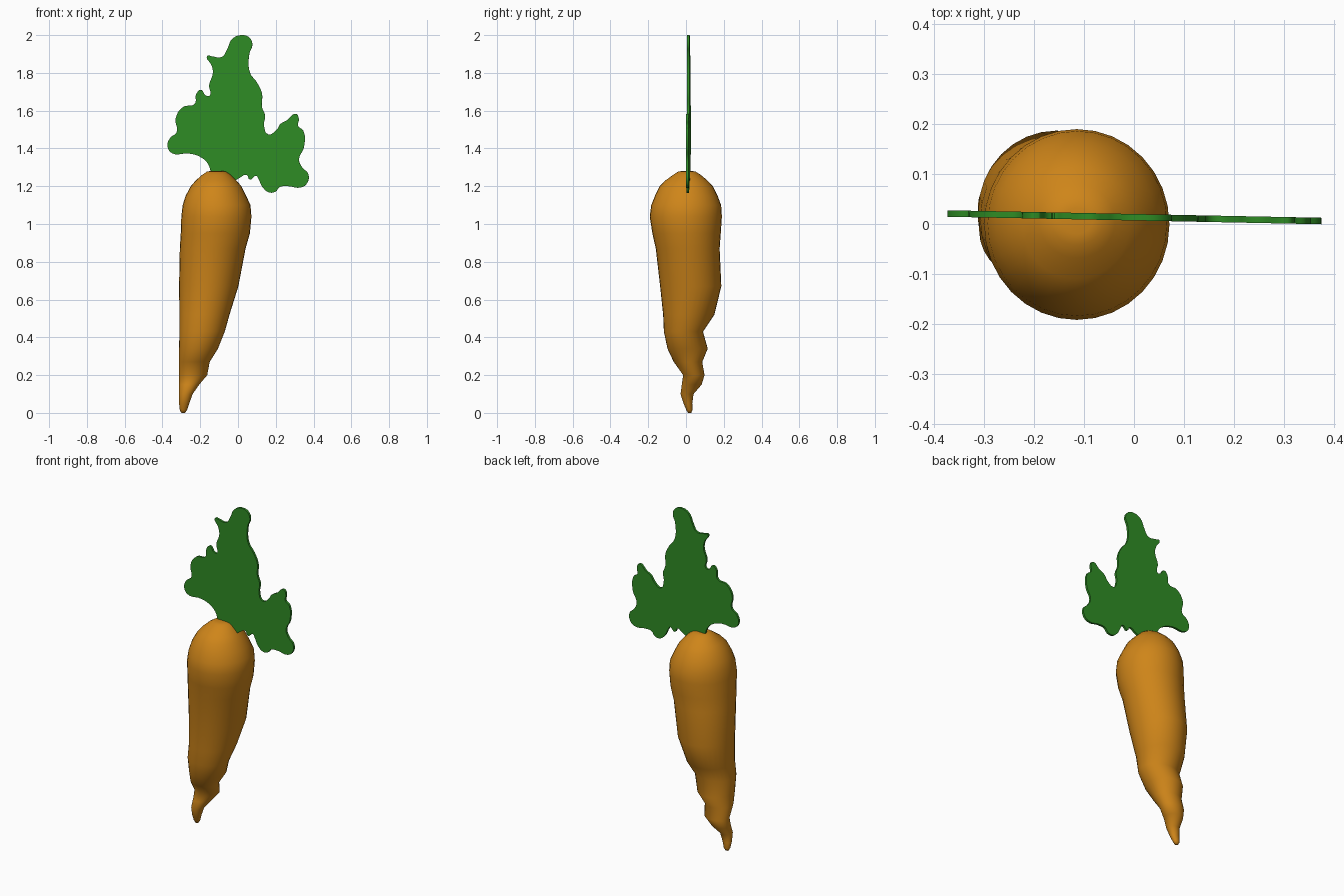
import bpy, bmesh, math


def material(name, color):
    m = bpy.data.materials.new(name)
    m.diffuse_color = (*color, 1)
    return m


# Carrot root: rings of (z, left x, right x, front y, back y)
RINGS = [
    (0.00, -.300, -.280, .010, .028), (0.015, -.308, -.270, .002, .034),
    (0.05, -.312, -.258, -.013, .033), (0.10, -.312, -.240, -.029, .040),
    (0.15, -.312, -.205, -.022, .083), (0.20, -.312, -.163, -.015, .098),
    (0.27, -.312, -.150, -.065, .086), (0.34, -.312, -.106, -.098, .115),
    (0.43, -.310, -.070, -.117, .090), (0.52, -.310, -.045, -.121, .150),
    (0.67, -.312, 0.002, -.137, .187), (0.87, -.308, 0.040, -.160, .178),
    (0.95, -.303, 0.063, -.178, .184), (1.04, -.300, 0.071, -.192, .190),
    (1.10, -.293, 0.066, -.184, .186), (1.15, -.277, 0.043, -.164, .167),
    (1.20, -.250, 0.018, -.140, .142), (1.23, -.224, -.008, -.110, .114),
    (1.26, -.190, -.038, -.068, .078), (1.277, -.165, -.063, -.042, .052),
    (1.281, -.145, -.083, -.020, .032),
]
SIDES = 32


def build_root():
    bm = bmesh.new()
    loops = []
    for z, x0, x1, y0, y1 in RINGS:
        cx, cy, rx, ry = (x0 + x1) / 2, (y0 + y1) / 2, (x1 - x0) / 2, (y1 - y0) / 2
        angles = [2 * math.pi * i / SIDES for i in range(SIDES)]
        loops.append([bm.verts.new((cx + rx * math.cos(a), cy + ry * math.sin(a), z)) for a in angles])
    for low, high in zip(loops, loops[1:]):
        for i in range(SIDES):
            j = (i + 1) % SIDES
            bm.faces.new((low[i], low[j], high[j], high[i]))
    bm.faces.new(loops[0][::-1])
    bm.faces.new(loops[-1])
    for f in bm.faces:
        f.smooth = True
    mesh = bpy.data.meshes.new("carrot_root")
    bm.to_mesh(mesh)
    bm.free()
    root = bpy.data.objects.new("carrot_root", mesh)
    bpy.context.collection.objects.link(root)
    mesh.materials.append(material("orange", (0.62, 0.235, 0.01)))


# Leaf outline (x, z), clockwise from where it meets the root
LEAF = [
    (-.14, 1.27), (-.16, 1.32), (-.20, 1.355), (-.26, 1.373), (-.35, 1.375),
    (-.373, 1.41), (-.36, 1.455), (-.325, 1.485), (-.33, 1.56), (-.29, 1.62),
    (-.23, 1.635), (-.22, 1.69), (-.197, 1.71), (-.17, 1.68), (-.15, 1.68),
    (-.153, 1.735), (-.133, 1.80), (-.14, 1.84), (-.163, 1.89), (-.14, 1.888),
    (-.085, 1.885), (-.058, 1.925), (-.03, 1.98), (.02, 2.0), (.06, 1.987),
    (.076, 1.95), (.06, 1.90), (.064, 1.80), (.10, 1.75), (.127, 1.69),
    (.127, 1.62), (.143, 1.575), (.138, 1.52), (.16, 1.475), (.205, 1.50),
    (.225, 1.53), (.26, 1.55), (.307, 1.583), (.322, 1.555), (.318, 1.52),
    (.345, 1.495), (.35, 1.41), (.323, 1.34), (.34, 1.30), (.372, 1.265),
    (.365, 1.215), (.33, 1.193), (.265, 1.20), (.22, 1.195), (.20, 1.172),
    (.165, 1.167), (.13, 1.195), (.11, 1.235), (.095, 1.255), (.063, 1.235),
    (.045, 1.26), (.01, 1.245), (-.03, 1.22), (-.09, 1.20),
]


def build_leaf():
    curve = bpy.data.curves.new("carrot_leaf", 'CURVE')
    curve.dimensions = '2D'
    curve.fill_mode = 'BOTH'
    curve.extrude = 0.0065
    curve.resolution_u = 5
    spline = curve.splines.new('BEZIER')
    spline.bezier_points.add(len(LEAF) - 1)
    spline.use_cyclic_u = True
    for p, (x, z) in zip(spline.bezier_points, LEAF):
        p.co = (x, z, 0)
        p.handle_left_type = p.handle_right_type = 'AUTO'
    leaf = bpy.data.objects.new("carrot_leaf", curve)
    bpy.context.collection.objects.link(leaf)
    # Stand the flat leaf upright, turned slightly about z
    leaf.rotation_euler = (math.pi / 2, 0, -0.02)
    leaf.location.y = 0.0135
    bpy.context.view_layer.objects.active = leaf
    leaf.select_set(True)
    bpy.ops.object.convert(target='MESH')
    leaf = bpy.context.object
    leaf.data.materials.clear()
    leaf.data.materials.append(material("leaf_green", (0.028, 0.26, 0.018)))
    bpy.ops.object.shade_smooth_by_angle(angle=math.radians(30))


build_root()
build_leaf()
